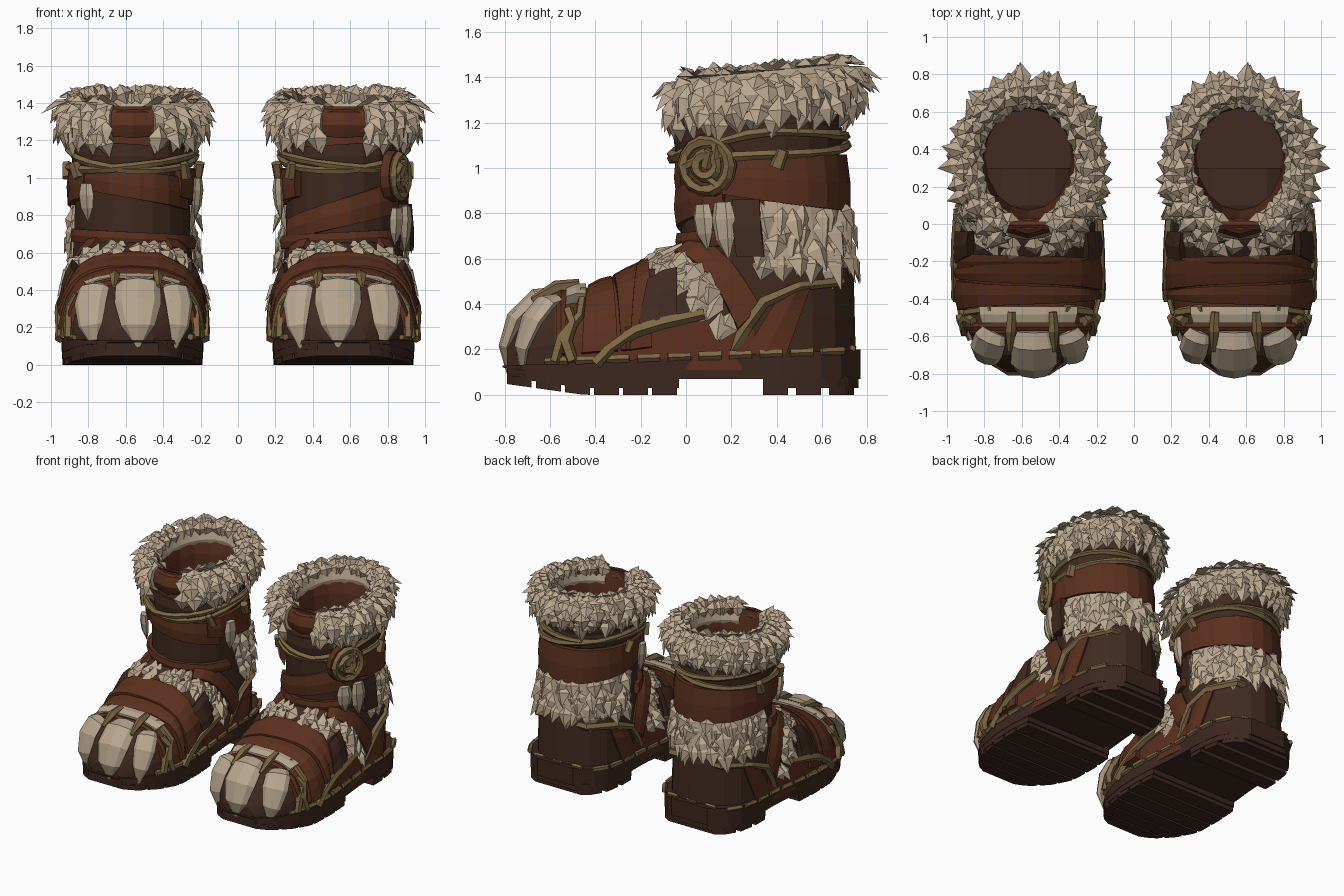
import bpy, bmesh, random
from math import sin, cos, pi, copysign
from mathutils import Vector

random.seed(4)
if "Cube" in bpy.data.objects:
    bpy.data.objects.remove(bpy.data.objects["Cube"])
CX, TURN = 0.565, 2 * pi  # boot centre line, full turn
bm = bmesh.new()  # the part being built

def material(name, rgb):
    m = bpy.data.materials.new(name)
    m.use_nodes = True
    m.diffuse_color = (*rgb, 1)
    m.node_tree.nodes["Principled BSDF"].inputs["Base Color"].default_value = (*rgb, 1)
    return m

FUR = material("cream fur", (0.51, 0.40, 0.28))
CLAW = material("bone", (0.48, 0.38, 0.27))
RED = material("russet leather", (0.104, 0.03, 0.013))
DARK = material("dark leather", (0.052, 0.023, 0.014))
SOLE = material("sole brown", (0.047, 0.02, 0.014))
CORD = material("tan cord", (0.21, 0.137, 0.058))

def finish(name, mats, side=0):
    """Store the part: side 0 makes a mirrored pair, otherwise only the boot on that side"""
    global bm
    bmesh.ops.recalc_face_normals(bm, faces=bm.faces)
    bmesh.ops.translate(bm, verts=bm.verts, vec=((side or 1) * CX, 0, 0))
    ob = bpy.data.objects.new(name, bpy.data.meshes.new(name))
    bm.to_mesh(ob.data)
    bm.free()
    bm = bmesh.new()
    for m in mats:
        ob.data.materials.append(m)
    bpy.context.collection.objects.link(ob)
    if side == 0:
        ob.modifiers.new("pair", "MIRROR").use_mirror_merge = False

def table(rows, v):
    for a, b in zip(rows, rows[1:]):
        if v <= b[0] or b is rows[-1]:
            t = min(max((v - a[0]) / (b[0] - a[0]), 0), 1)
            return [p + (q - p) * t for p, q in zip(a[1:], b[1:])]

# Guide surfaces: shaft (angle, height), foot (angle, y) and cuff (angle, roll)
SHAFT = [(.1, .34, 0, .75), (.5, .33, 0, .74), (.7, .315, -.02, .70), (1.15, .305, -.03, .67), (1.4, .31, -.03, .69)]
FOOT = [(-.79, .12, .2), (-.7, .24, .36), (-.58, .32, .43), (-.42, .36, .46),
        (-.25, .37, .53), (-.1, .37, .63), (.1, .36, .71), (.3, .34, .7)]
OUTLINE = [(-.81, .11), (-.74, .23), (-.6, .32), (-.4, .375), (-.2, .38), (0, .365),
           (.2, .345), (.45, .345), (.6, .32), (.7, .26), (.77, .15)]

def shaft(th, z, off=0):
    hx, yf, yb = table(SHAFT, z)
    return Vector(((hx + off) * sin(th), (yf + yb) / 2 - ((yb - yf) / 2 + off) * cos(th), z))

def foot(a, y, off=0):
    w, top = table(FOOT, y)
    return Vector(((w + off) * copysign(abs(cos(a)) ** .65, cos(a)), y, .11 + (top - .11 + off) * abs(sin(a)) ** .75))

def cuff(th, phi, off=0):
    p = shaft(th, 1.4, (.065 + off) * cos(phi))
    p.z = 1.325 - .035 * cos(th) + (.1 + off) * sin(phi)
    return p

def loft(rings, caps=True, loop=False):
    vs = [[bm.verts.new(p) for p in r] for r in rings]
    n = len(vs[0])
    for i in range(len(vs) - (not loop)):
        a, b = vs[i], vs[(i + 1) % len(vs)]
        for j in range(n):
            bm.faces.new((a[j], a[(j + 1) % n], b[(j + 1) % n], b[j]))
    if caps and not loop:
        bm.faces.new(vs[0])
        bm.faces.new(vs[-1])

def tube(pts, rad, ref=(.13, .21, 1), sides=5, flat=1, loop=False):
    pts, rings, n = [Vector(p) for p in pts], [], len(pts)
    for i, p in enumerate(pts):
        nxt, prv = (pts[(i + 1) % n], pts[i - 1]) if loop else (pts[min(i + 1, n - 1)], pts[max(i - 1, 0)])
        s = (nxt - prv).cross(Vector(ref)).normalized()
        up = s.cross(nxt - prv).normalized() * flat
        r = rad[i] if isinstance(rad, list) else rad * random.uniform(.85, 1.2)
        rings.append([p + (s * cos(TURN * k / sides) + up * sin(TURN * k / sides)) * r for k in range(sides)])
    loft(rings, loop=loop)

def ribbon(fn, a, b, n=14, off=.025, loop=False):
    """Strap on a guide surface between the edge curves a(t) and b(t)"""
    rings = []
    for i in range(n if loop else n + 1):
        (u0, v0), (u1, v1) = a(i / n), b(i / n)
        o = off + random.uniform(-.005, .006)
        rings.append([fn(u0, v0, -.02), fn(u0, v0, o), fn((u0 + u1) / 2, (v0 + v1) / 2, o + .008),
                      fn(u1, v1, o), fn(u1, v1, -.02)])
    loft(rings, loop=loop)

def jit(x):
    return random.uniform(-x, x)

def fur(fn, u0, u1, rows, count, lie, size, bend=lambda u: 0):
    """Rows of faceted leaf-shaped locks on a guide surface, lying along lie(u, v, normal)"""
    for row in rows:
        for i in range(count):
            u = u0 + (u1 - u0) * (i + .5 + jit(.4)) / count
            v = row + bend(u) + jit(.02)
            n = (fn(u, v, .02) - fn(u, v)).normalized()
            d = (lie(u, v, n) + Vector((jit(.3), jit(.3), jit(.15)))).normalized()
            s = d.cross(n).normalized()
            length, width, p = size * random.uniform(.8, 1.2), random.uniform(.042, .062), fn(u, v, .005)
            m = p + d * length * .4
            root, lf, rt, ridge, tip = [bm.verts.new(q) for q in (
                p - d * .02, m + s * width, m - s * width, m + s.cross(d) * width * .6, p + d * length)]
            for f in ((root, lf, ridge), (root, ridge, rt), (lf, tip, ridge), (ridge, tip, rt), (root, rt, tip, lf)):
                bm.faces.new(f)

def slab(y0, y1, bottom, top=None, grow=0, n=3):
    rings = []
    for y in [y0 + (y1 - y0) * i / n for i in range(n + 1)]:
        w, lift = table(OUTLINE, y)[0] + grow, max(0, -.45 - y) * .14
        zb, zt = bottom + lift, top + lift if top else .165 + .045 * y
        rings.append([(-w, y, zb), (w, y, zb), (w, y, zt), (-w, y, zt)])
    loft(rings)

# Sole: upper slab, tread bases and shallow tread bars
slab(-.81, .77, .07, n=18)
for start, end, count, step in ((-.79, -.03, 6, .128), (.34, .76, 3, .145)):
    slab(start, end, .03, .08, -.003, 9)
    for i in range(count):
        slab(start + step * i, start + step * i + .11, 0, .04, -.006)
finish("sole", [SOLE])

# Foot, shaft and lining
loft([[foot(pi * k / 12, r[0]) for k in range(13)] for r in FOOT])
for f in bm.faces:
    c = f.calc_center_median()
    f.material_index = int(-.5 < c.y < -.2 or (-.2 < c.y < .25 and c.z < .33))
finish("foot", [DARK, RED])
loft([[shaft(TURN * k / 18, z) for k in range(18)] for z in (.1, .35, .5, .7, .95, 1.15, 1.38)], caps=False)
for f in bm.faces:
    c = f.calc_center_median()
    f.material_index = int(c.z > 1.15 and c.y < .1)
finish("shaft", [DARK, RED])
loft([[shaft(TURN * k / 16, z, o) for k in range(16)] for z, o in ((1.38, -.045), (1.25, -.06), (.6, -.09), (.59, -.09))])
for f in bm.faces:
    f.material_index = int(f.calc_center_median().z < .62)
bmesh.ops.delete(bm, geom=[f for f in bm.faces if f.calc_center_median().z > 1.37], context="FACES_ONLY")
finish("lining", [RED, DARK])

# Fur cuff with a gap at the front for the leather tongue
G = .34
loft([[cuff(G + (TURN - 2 * G) * i / 24, TURN * k / 8) for k in range(8)] for i in range(25)])

def cuff_lie(th, phi, n):
    return Vector((sin(th), -cos(th), 0)) * sin(phi) - Vector((0, 0, cos(phi))) + n * (.15 if phi > 0 else .5)

fur(cuff, G, TURN - G, (2.6, 2.0, 1.4), 25, cuff_lie, .08)
fur(cuff, G, TURN - G, (.9, .5, .1, -.3, -.7), 25, cuff_lie, .125)
finish("cuff_fur", [FUR])
ribbon(cuff, lambda t: (-G - .05, 2.6 - 3.8 * t), lambda t: (G + .05, 2.6 - 3.8 * t), 7, -.03)
finish("tongue", [RED])

# Fur around the back of the ankle, then across the instep and down both sides
ribbon(shaft, lambda t: (1.6 + t * (TURN - 3.2), .56), lambda t: (1.6 + t * (TURN - 3.2), .86), 16, .015)
fur(shaft, 1.5, TURN - 1.5, (.63, .7, .77, .84), 18, lambda th, z, n: n * (.18 - .12 * cos(th)) - Vector((0, 0, 1)), .16)
finish("ankle_fur", [FUR])
fur(foot, .27, pi - .27, (.2, .155, .11), 20,
    lambda a, y, n: Vector((.3 * cos(a) * sin(a), -.15 - .45 * sin(a) ** 2, -.65)) + n * .08, .135,
    lambda a: -.23 * sin(a) ** 2)
finish("instep_fur", [FUR])

# Russet straps: belt, low wrap, foot wraps, diagonal and heel straps
ribbon(shaft, lambda t: (.85 + t * (TURN - 1.7), .9 - .09 * sin(t * pi)),
       lambda t: (.85 + t * (TURN - 1.7), 1.04 + .02 * sin(t * pi)), 18, .035)
ribbon(shaft, lambda t: (-1.3 + 2.6 * t, .62 + .04 * t), lambda t: (-1.3 + 2.6 * t, .69 + .04 * t))
for y0, y1, slant, w in ((-.43, -.33, .06, .025), (-.32, -.21, -.07, .03), (-.23, -.17, .04, .02), (-.57, -.53, 0, .024)):
    ribbon(foot, lambda t: (.12 + 2.9 * t, y0 + slant * (t - .5)), lambda t: (.12 + 2.9 * t, y1 - slant * (t - .5)), 14, w)
for k, full in ((1, 0), (-1, 1)):
    ribbon(foot, lambda t: (full * pi + k * (1.15 - .95 * t), -.05 + .28 * t),
           lambda t: (full * pi + k * (1.3 - .95 * t), .05 + .28 * t), 6, .022)
    ribbon(shaft, lambda t: (full * TURN + k * (1.25 + .45 * t), .18 + .27 * t),
           lambda t: (full * TURN + k * (1.75 + .3 * t), .18 + .29 * t), 6, .012)
finish("russet_straps", [RED])

# Front wraps slope differently on each boot
for side, low0, low1, top0, top1 in ((1, .66, .82, .78, 1.0), (-1, .95, .83, 1.07, 1.0)):
    ribbon(shaft, lambda t: (-1.1 + 2.2 * t, low0 + (low1 - low0) * t), lambda t: (-1.1 + 2.2 * t, top0 + (top1 - top0) * t), 9, .022)
    finish("front_wrap", [RED], side)

# Dark wraps and pouch flap
ribbon(shaft, lambda t: (t * TURN, 1.06 - .01 * cos(t * TURN)), lambda t: (t * TURN, 1.18 + .02 * sin(t * TURN)), 20, .015, True)
for a in (.3, pi - .8):
    ribbon(foot, lambda t: (a + .5 * t, -.21 + .04 * t), lambda t: (a + .5 * t, -.04), 4, .034)
finish("dark_wraps", [DARK])
ribbon(shaft, lambda t: (1.25 + .3 * t, .61), lambda t: (1.25 + .3 * t, .86), 3, .05)
finish("pouch", [DARK], 1)

# Cords: shaft loops, heel loop, side lacing, sole stitches, toe ties and knots
for base, amp, tilt in ((1.14, .1, .02), (1.10, .04, -.04)):
    ring = [TURN * k / 26 for k in range(26)]
    tube([shaft(t, base - amp * max(0, cos(t)) + tilt * sin(t), .035) for t in ring], .02, loop=True)
heel = [(1.1, .18), (1.3, .3), (1.5, .41), (1.9, .48), (2.5, .5)]
tube([shaft(t, z, .02) for t, z in heel + [(TURN - t, z) for t, z in reversed(heel)]], .025)
for k in (1, -1):
    for r, path in ((.026, [(.03, -.4), (.15, -.33), (.27, -.22), (.28, -.1), (.3, .08)]),
                    (.026, [(.05, -.5), (.25, -.53), (.5, -.5), (.75, -.52)]),
                    (.022, [(.05, -.58), (.3, -.55), (.6, -.47), (1.2, -.45)])):
        tube([(k * p.x, p.y, p.z) for p in (foot(a, y, .025) for a, y in path)], r, (1, .1, .2))
    for y in [-.62 + .135 * i for i in range(10)]:
        tube([(k * (table(OUTLINE, q)[0] + .002), q, .17 + .035 * q) for q in (y, y + .05, y + .1)], .018, (1, .1, .2))
    tube([(k * .11 - .02, -.47, .49), (k * .115 - .02, -.57, .475), (k * .12 - .02, -.68, .42)], [.022, .03, .012])
    for th in (.95, 1.75):
        tube([shaft(k * th, 1.0, .045), shaft(k * th + .08, 1.08, .055)], .028)
for x in (-.16, 0, .16):
    tube([(x - .04, .735, .205), (x + .04, .735, .205)], .016)
finish("cords", [CORD])

# Toe claws and the bone plate behind them
for x, lean, w, back in ((-.03, 0, 1.3, 0), (.185, .04, .95, .065), (-.215, -.035, .8, .065)):
    tube([(x, -.575, .44 - back / 3), (x + lean / 2, -.65 + back / 2, .425 - back / 4), (x + lean, -.745 + back, .33),
          (x + lean, -.79 + back, .21), (x + lean / 3, -.785 + back, .09)],
         [.07 * w, .092 * w, .096 * w, .07 * w, .01], (lean * 12, -1, 1), 8, .4)
ribbon(foot, lambda t: (1.0 + 1.14 * t, -.53), lambda t: (1.0 + 1.14 * t, -.44), 5, .035)
finish("toe_claws", [CLAW])

# Hanging fangs
for name, side, fangs in (("inner_fang", 0, [(-1.3, 1.0, .22)]), ("outer_fangs", 1, [(.88, .84, .2), (1.14, .85, .25)]),
                          ("front_fang", -1, [(-.75, .97, .2)])):
    for th, z, length in fangs:
        tube([shaft(th, z - length * q, .055 - .02 * q * q) for q in (0, .3, .65, 1)], [.04, .055, .045, .005],
             (sin(th), -cos(th), 0), 6, .5)
    finish(name, [CLAW], side)

# Round woven buckle on one boot
TILT = 1.2
mid, out, across = shaft(.95, 1.01, .05), Vector((sin(TILT), -cos(TILT), 0)), Vector((cos(TILT), sin(TILT), 0))

def disc(r, t, lift):
    return mid + out * lift + across * r * cos(t) + Vector((0, 0, r * sin(t)))

turn = [TURN * k / 14 for k in range(14)]
loft([[disc(.14, t, lift) for t in turn] for lift in (-.05, 0)])
finish("buckle_back", [RED], 1)
for r in (.11, .05):
    tube([disc(r, t, .01) for t in turn], .024, out, loop=True)
for t in (.6, 2.7, 4.8):
    tube([disc(.05, t, .015), disc(.11, t + .5, .015)], .018, out)
finish("buckle_ring", [CORD], 1)
